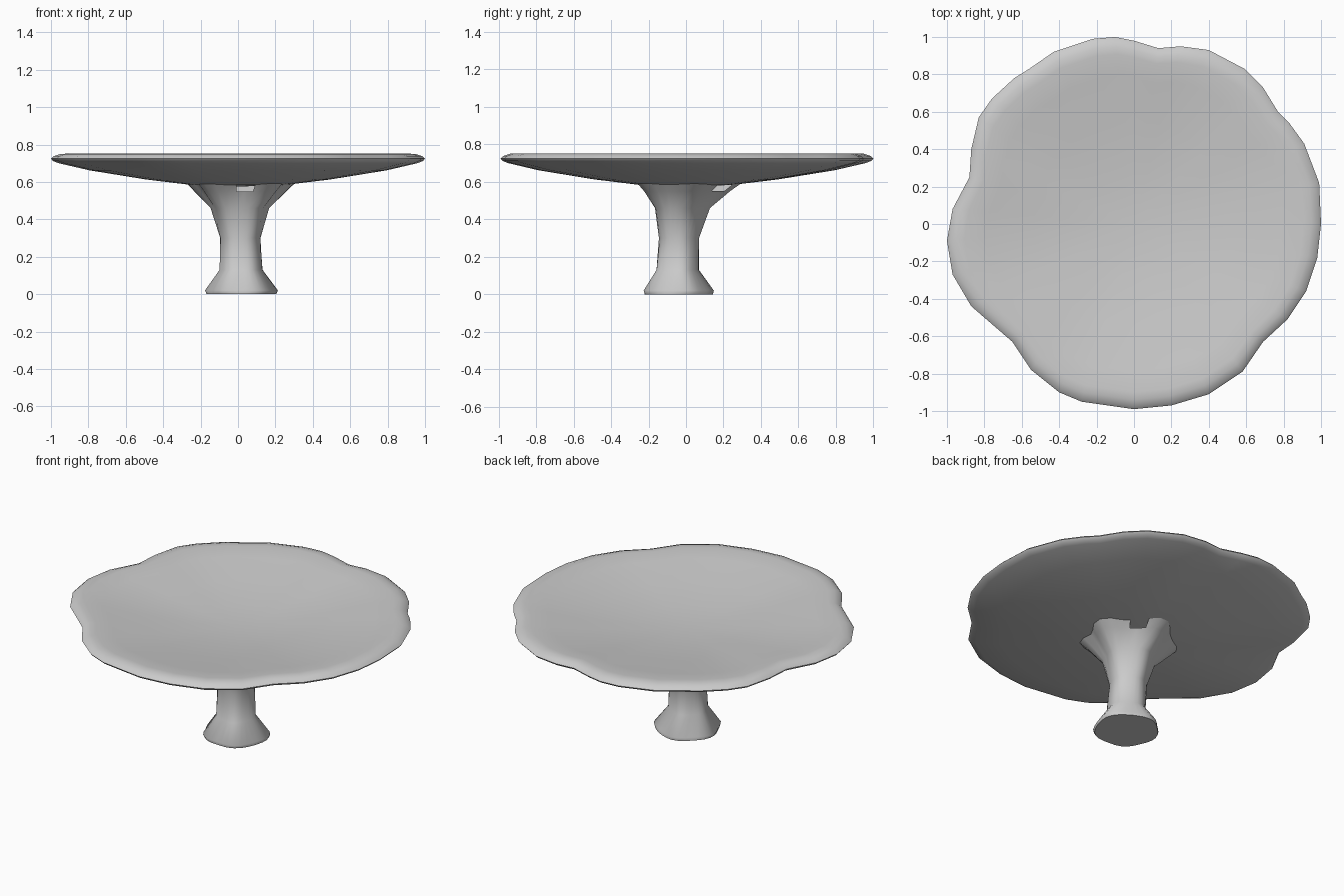
import bpy, bmesh, math

cube = bpy.data.objects.get("Cube")
if cube:
    bpy.data.objects.remove(cube, do_unlink=True)

grey = bpy.data.materials.new("plain grey")
grey.use_nodes = True
shade = (0.6, 0.6, 0.6, 1)
grey.diffuse_color = shade
grey.node_tree.nodes["Principled BSDF"].inputs["Base Color"].default_value = shade


def loft(name, rings, start_tip=None, end_tip=None, skip=None):
    """Skin a stack of closed rings, with optional fans at both ends."""
    bm = bmesh.new()
    loops = [[bm.verts.new(point) for point in ring] for ring in rings]
    count = len(loops[0])
    for level, (low, high) in enumerate(zip(loops, loops[1:])):
        for i in range(count):
            if skip and skip(level, i):
                continue
            j = (i + 1) % count
            bm.faces.new((low[i], low[j], high[j], high[i]))
    if start_tip:
        tip = bm.verts.new(start_tip)
        for i in range(count):
            bm.faces.new((loops[0][(i + 1) % count], loops[0][i], tip))
    if end_tip:
        tip = bm.verts.new(end_tip)
        for i in range(count):
            bm.faces.new((loops[-1][i], loops[-1][(i + 1) % count], tip))
    mesh = bpy.data.meshes.new(name)
    bm.to_mesh(mesh)
    bm.free()
    mesh.materials.append(grey)
    obj = bpy.data.objects.new(name, mesh)
    bpy.context.collection.objects.link(obj)
    bpy.ops.object.select_all(action="DESELECT")
    obj.select_set(True)
    bpy.context.view_layer.objects.active = obj
    bpy.ops.object.shade_smooth_by_angle(angle=math.radians(60))
    return obj


# Wavy dish: the scalloped outline softens toward a circle near the middle
outline = [
    (1, 0), (.99, .22), (.91, .43), (.83, .54), (.77, .6), (.69, .73),
    (.59, .83), (.4, .93), (.25, .95), (.13, .94), (0, .98), (-.1, 1),
    (-.22, .99), (-.43, .92), (-.56, .83), (-.64, .78), (-.76, .67),
    (-.83, .57), (-.87, .4), (-.88, .25), (-.97, .08), (-1, -.09),
    (-.97, -.27), (-.87, -.44), (-.65, -.63), (-.55, -.78), (-.4, -.9),
    (-.28, -.95), (0, -.99), (.2, -.97), (.4, -.91), (.58, -.79),
    (.69, -.63), (.82, -.51), (.92, -.36), (.98, -.18),
]


def dish_ring(scale, z):
    ring = []
    for x, y in outline:
        radius = math.hypot(x, y)
        factor = scale * (scale + (1 - scale) * 0.97 / radius)
        ring.append((x * factor, y * factor, z))
    return ring


dish_profile = [
    (.25, .583), (.5, .613), (.8, .662), (.96, .7), (.99, .712), (1, .724),
    (.985, .738), (.95, .75), (.91, .751), (.8, .736), (.55, .7), (.28, .672),
]
loft("dish", [dish_ring(s, z) for s, z in dish_profile],
     start_tip=(0, 0, .575), end_tip=(0, 0, .66))

# Trunk: flared root foot, slim waist and branches opening under the dish
SIDES = 30
FOOT_LOBES = (20, 100, 170, 235, 300)
BRANCH_LOBES = (10, 90, 170, 228, 310)


def lobe_weight(angle, lobes):
    """One on a lobe direction, falling to zero in the valley between lobes."""
    gap = min(abs((angle - lobe + 180) % 360 - 180) for lobe in lobes)
    return math.cos(math.radians(min(gap, 36) * 2.5)) ** 2


def trunk_ring(z, left, right, front, back, depth, lobes):
    ring = []
    for i in range(SIDES):
        angle = 360 * i / SIDES
        r = 1 - depth * (1 - lobe_weight(angle, lobes))
        a = math.radians(angle)
        x = (left + right) / 2 + (right - left) / 2 * r * math.cos(a)
        y = (front + back) / 2 + (back - front) / 2 * r * math.sin(a)
        ring.append((x, y, z))
    return ring


def branch_gap(level, side):
    """Small openings between branches, right beneath the dish."""
    return level == 5 and side in (22, 23, 4, 5)


trunk_rings = [
    trunk_ring(0, -.17, .21, -.23, .145, .06, FOOT_LOBES),
    trunk_ring(.02, -.18, .22, -.24, .15, .1, FOOT_LOBES),
    trunk_ring(.13, -.1, .135, -.165, .07, .08, FOOT_LOBES),
    trunk_ring(.3, -.095, .12, -.145, .07, 0, FOOT_LOBES),
    trunk_ring(.46, -.15, .17, -.185, .13, .12, BRANCH_LOBES),
    trunk_ring(.55, -.24, .265, -.265, .24, .2, BRANCH_LOBES),
    trunk_ring(.592, -.28, .31, -.31, .3, .2, BRANCH_LOBES),
]
loft("trunk", trunk_rings, start_tip=(.02, -.04, 0), skip=branch_gap)
